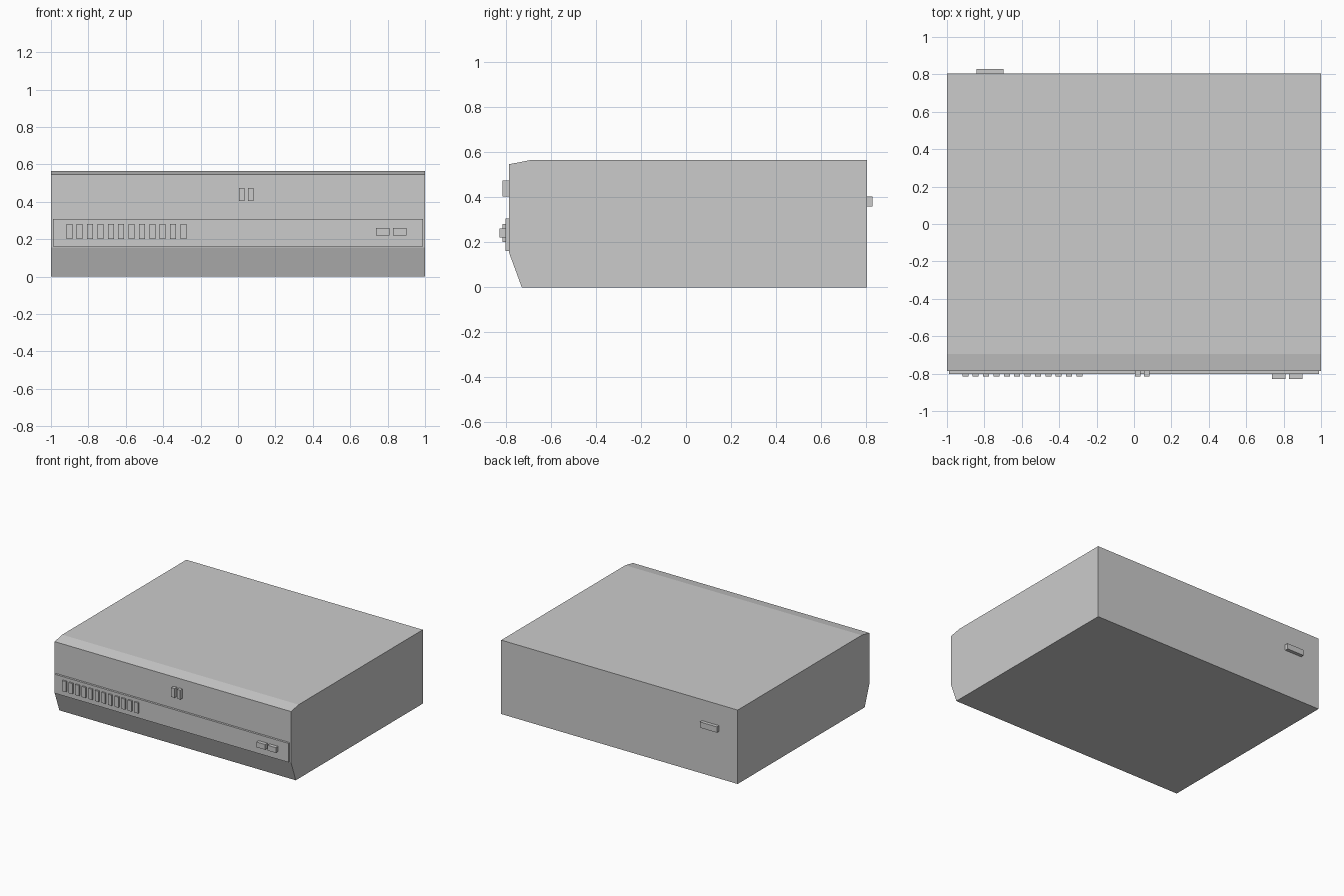
import bpy
import bmesh

cube = bpy.data.objects.get("Cube")
if cube:
    bpy.data.objects.remove(cube)

GREY = (0.6, 0.6, 0.6, 1.0)
grey = bpy.data.materials.new("light grey")
grey.use_nodes = True
grey.diffuse_color = GREY
grey.node_tree.nodes["Principled BSDF"].inputs["Base Color"].default_value = GREY


def extrude_profile(name, profile, x0, x1):
    """Extrude a (y, z) outline along x into a closed flat-shaded solid."""
    bm = bmesh.new()
    face = bm.faces.new([bm.verts.new((x0, y, z)) for y, z in profile])
    side = bmesh.ops.extrude_face_region(bm, geom=[face])["geom"]
    moved = [v for v in side if isinstance(v, bmesh.types.BMVert)]
    bmesh.ops.translate(bm, verts=moved, vec=(x1 - x0, 0, 0))
    bmesh.ops.recalc_face_normals(bm, faces=bm.faces)
    mesh = bpy.data.meshes.new(name)
    bm.to_mesh(mesh)
    bm.free()
    mesh.materials.append(grey)
    obj = bpy.data.objects.new(name, mesh)
    bpy.context.collection.objects.link(obj)
    return obj


def box(name, x, y, z):
    """Box from (min, max) pairs on each axis."""
    outline = [(y[0], z[0]), (y[1], z[0]), (y[1], z[1]), (y[0], z[1])]
    return extrude_profile(name, outline, *x)


FRONT, PANEL, BACK = -0.787, -0.803, 0.804

# Casing with sloped lower front and bevelled upper front edge
extrude_profile("casing", [
    (-0.73, 0), (BACK, 0), (BACK, 0.565),
    (-0.695, 0.565), (FRONT, 0.547), (FRONT, 0.155),
], -1, 1)

# Raised control strip
box("control_panel", (-0.988, 0.988), (PANEL, FRONT), (0.162, 0.307))

# Row of narrow keys
for i in range(12):
    x = -0.918 + i * 0.0555
    box(f"key_{i + 1}", (x, x + 0.032), (-0.815, PANEL), (0.201, 0.282))

# Pair of wide buttons
for i, x in enumerate((0.738, 0.829)):
    box(f"wide_button_{i + 1}", (x, x + 0.072), (-0.83, PANEL), (0.221, 0.261))

# Pair of upper switches
for i, x in enumerate((0.006, 0.054)):
    box(f"upper_switch_{i + 1}", (x, x + 0.028), (-0.815, FRONT), (0.404, 0.475))

# Rear connector
box("rear_connector", (-0.842, -0.698), (BACK, 0.83), (0.36, 0.404))
